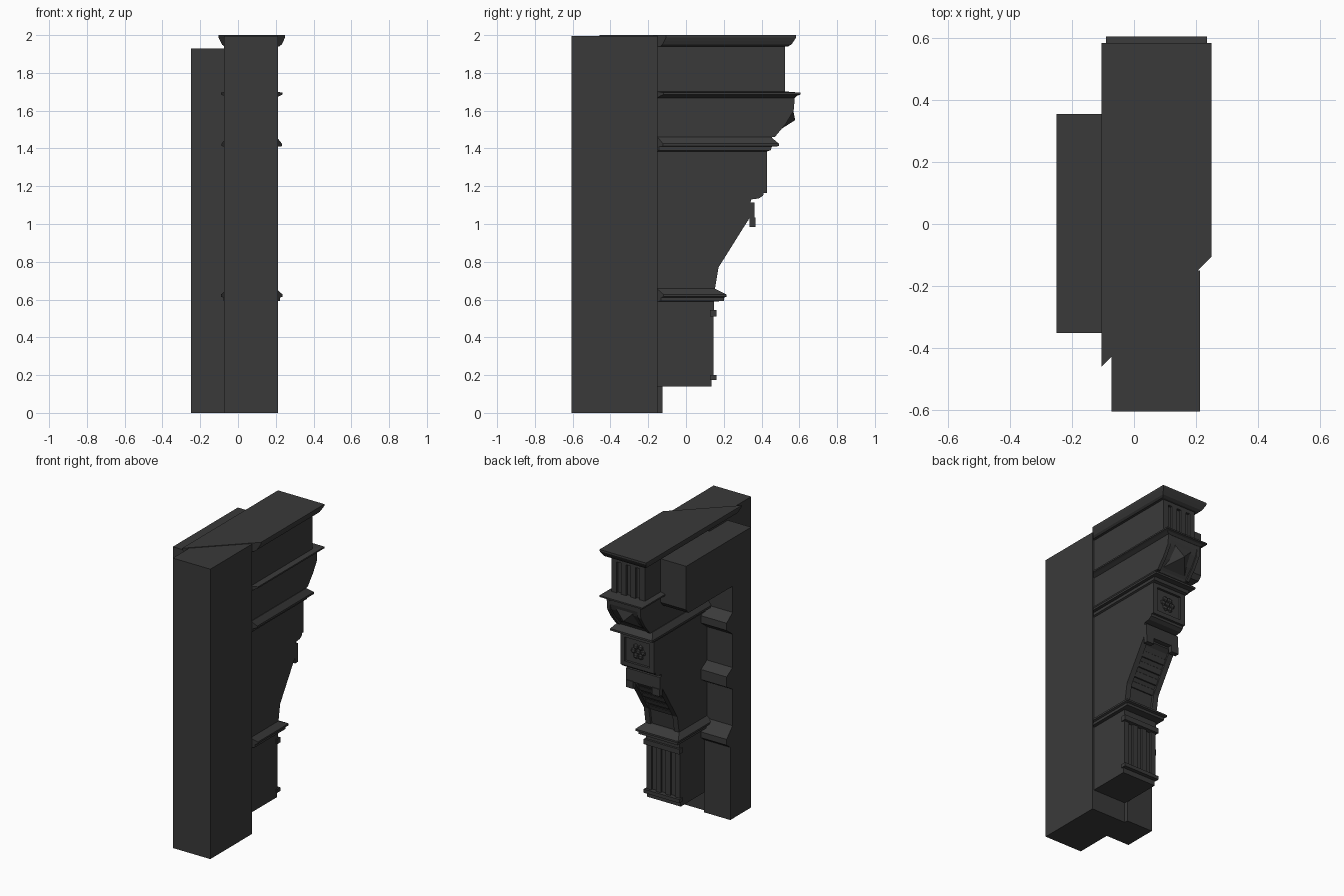
import bpy, bmesh, math
from mathutils import Vector, Matrix

if "Cube" in bpy.data.objects:
    bpy.data.objects.remove(bpy.data.objects["Cube"])

CX = 0.073     # centre line of the bracket
HALF = 0.128   # half width of the bracket body

stone = bpy.data.materials.new("dark_stone")
stone.diffuse_color = (0.042, 0.042, 0.042, 1)
stone.use_nodes = True
stone.node_tree.nodes["Principled BSDF"].inputs["Base Color"].default_value = stone.diffuse_color


def finish(name, bm):
    bmesh.ops.recalc_face_normals(bm, faces=bm.faces)
    me = bpy.data.meshes.new(name)
    bm.to_mesh(me)
    bm.free()
    me.materials.append(stone)
    ob = bpy.data.objects.new(name, me)
    bpy.context.collection.objects.link(ob)
    return ob


def loft(name, rings):
    """Stack of (z, half width, front y); the back is mitred at 45 degrees into the wall."""
    bm = bmesh.new()
    loops = []
    for z, w, yf in rings:
        a, b = CX - w, CX + w
        loops.append([bm.verts.new(p) for p in
                      ((a, a - 0.355, z), (b, b - 0.355, z), (b, yf, z), (a, yf, z))])
    for lo, hi in zip(loops, loops[1:]):
        for i in range(4):
            j = (i + 1) % 4
            bm.faces.new((lo[i], lo[j], hi[j], hi[i]))
    bm.faces.new(loops[0])
    bm.faces.new(loops[-1])
    return finish(name, bm)


def prism(name, pts, x0, x1):
    """Outline of (y, z) points extruded along x."""
    bm = bmesh.new()
    f = bm.faces.new([bm.verts.new((x0, y, z)) for y, z in pts])
    new = bmesh.ops.extrude_face_region(bm, geom=[f])["geom"]
    bmesh.ops.translate(bm, vec=(x1 - x0, 0, 0),
                        verts=[v for v in new if isinstance(v, bmesh.types.BMVert)])
    return finish(name, bm)


def box(name, x0, x1, y0, y1, z0, z1):
    return prism(name, [(y0, z0), (y1, z0), (y1, z1), (y0, z1)], x0, x1)


def strips(name, n, width, y0, y1, z0, z1):
    """Evenly spaced upright fillets across the bracket face."""
    for i in range(n):
        x = CX - HALF + width / 2 + i * (2 * HALF - width) / (n - 1)
        box(f"{name}_{i + 1}", x - width / 2, x + width / 2, y0, y1, z0, z1)


# Wall behind the bracket
box("wall_block", -0.073, 0.213, -0.605, -0.15, 0, 1.996)

# Side wall: lintel on a moulded jamb
prism("side_jamb_and_lintel", [
    (-0.352, 0), (-0.125, 0), (-0.125, 0.5), (-0.085, 0.53), (-0.085, 0.57), (-0.15, 0.64),
    (-0.15, 0.89), (-0.085, 0.93), (-0.085, 1.0), (-0.15, 1.04),
    (-0.15, 1.27), (-0.085, 1.32), (-0.085, 1.37), (-0.15, 1.42),
    (-0.15, 1.6), (0.33, 1.6), (0.355, 1.63), (0.355, 1.93), (-0.352, 1.93)], -0.25, -0.05)

# Top slab with flared edge
loft("cap_slab", [(1.94, 0.145, 0.54), (1.95, 0.158, 0.558), (1.97, 0.168, 0.572),
                  (1.988, 0.176, 0.583), (2.0, 0.177, 0.583)])

# Fluted frieze
loft("frieze", [(1.69, HALF, 0.508), (1.945, HALF, 0.508)])
strips("frieze_fillet", 4, 0.04, 0.5, 0.525, 1.7, 1.945)
box("frieze_top_rail", CX - HALF, CX + HALF, 0.5, 0.525, 1.915, 1.945)

# Upper ledge
loft("upper_ledge", [(1.668, HALF, 0.575), (1.68, 0.15, 0.59), (1.685, 0.163, 0.605),
                     (1.695, 0.163, 0.605), (1.702, HALF, 0.525)])

# Curved block carrying the pyramid
loft("curved_block", [(1.44, HALF, 0.445), (1.47, HALF, 0.462), (1.53, HALF, 0.515),
                      (1.6, HALF, 0.56), (1.64, HALF, 0.572), (1.68, HALF, 0.575)])
bm = bmesh.new()
base = [bm.verts.new((CX + sx * 0.1, y, z)) for sx, y, z in
        ((-1, 0.46, 1.475), (1, 0.46, 1.475), (1, 0.558, 1.65), (-1, 0.558, 1.65))]
tip = bm.verts.new((CX, 0.578, 1.55))
bm.faces.new(base)
for i in range(4):
    bm.faces.new((base[i], base[(i + 1) % 4], tip))
finish("pyramid_boss", bm)
for s in (-1, 1):
    xa, xb = sorted((CX + s * 0.105, CX + s * HALF))
    prism("pyramid_side_rail", [(0.44, 1.46), (0.47, 1.46), (0.528, 1.53), (0.57, 1.6),
                                (0.576, 1.67), (0.5, 1.67)], xa, xb)

# Middle ledge
loft("middle_ledge", [(1.385, HALF, 0.43), (1.39, 0.14, 0.448), (1.41, 0.14, 0.455),
                      (1.412, 0.16, 0.492), (1.425, 0.16, 0.492), (1.46, 0.132, 0.45)])

# Rosette block with framed panel
loft("rosette_block", [(1.13, HALF, 0.345), (1.135, HALF, 0.385), (1.15, HALF, 0.408),
                       (1.165, HALF, 0.412), (1.4, HALF, 0.412)])
for s in (-1, 1):
    xa, xb = sorted((CX + s * 0.095, CX + s * HALF))
    box("rosette_frame_side", xa, xb, 0.4, 0.428, 1.165, 1.39)
for z in (1.165, 1.36):
    box("rosette_frame_rail", CX - 0.095, CX + 0.095, 0.4, 0.428, z, z + 0.03)
bm = bmesh.new()
for k in range(7):
    a = k * math.tau / 6
    r, size = (0, 0.02) if k == 6 else (0.036, 0.021)
    bmesh.ops.create_icosphere(bm, subdivisions=1, radius=size, matrix=Matrix.Translation(
        Vector((CX + r * math.cos(a), 0.412, 1.277 + r * math.sin(a)))) @
        Matrix.Diagonal((1, 0.7, 1, 1)))
finish("rosette", bm)

# Sloping lower bracket with raised rails and cross ribs
loft("sloping_bracket", [(0.64, HALF, 0.135), (0.77, HALF, 0.155), (1.0, HALF, 0.302),
                         (1.02, HALF, 0.33), (1.135, HALF, 0.345)])
for s in (-1, 1):
    xa, xb = sorted((CX + s * 0.09, CX + s * HALF))
    prism("slope_side_rail", [(0.1, 0.65), (0.152, 0.65), (0.172, 0.77), (0.335, 1.03),
                              (0.28, 1.03), (0.12, 0.77)], xa, xb)
for i in range(4):
    y, z = 0.162 + i * 0.036, 0.79 + i * 0.057
    prism("slope_rib", [(y - 0.03, z - 0.025), (y, z - 0.025), (y + 0.014, z + 0.008),
                        (y, z + 0.03)], CX - 0.09, CX + 0.09)
box("bracket_lip", CX - HALF, CX + HALF, 0.3, 0.363, 1.03, 1.115)
for s in (-1, 1):
    box("bracket_drop", CX + s * 0.1 - 0.028, CX + s * 0.1 + 0.028, 0.335, 0.368, 0.985, 1.035)

# Lower ledge
loft("lower_ledge", [(0.59, HALF, 0.15), (0.592, 0.15, 0.2), (0.61, 0.15, 0.2),
                     (0.615, 0.163, 0.215), (0.627, 0.163, 0.215), (0.658, HALF, 0.152)])

# Fluted pilaster at the foot
loft("pilaster", [(0.14, HALF, 0.13), (0.6, HALF, 0.13)])
strips("pilaster_fillet", 4, 0.038, 0.12, 0.145, 0.2, 0.52)
for name, z, h in (("pilaster_base", 0.175, 0.025), ("pilaster_collar", 0.51, 0.035)):
    box(name, CX - 0.136, CX + 0.136, 0.128, 0.162, z, z + h)
box("pilaster_neck", CX - HALF, CX + HALF, 0.12, 0.148, 0.54, 0.6)
box("pilaster_foot", CX - HALF, CX + HALF, 0.12, 0.136, 0.14, 0.18)
